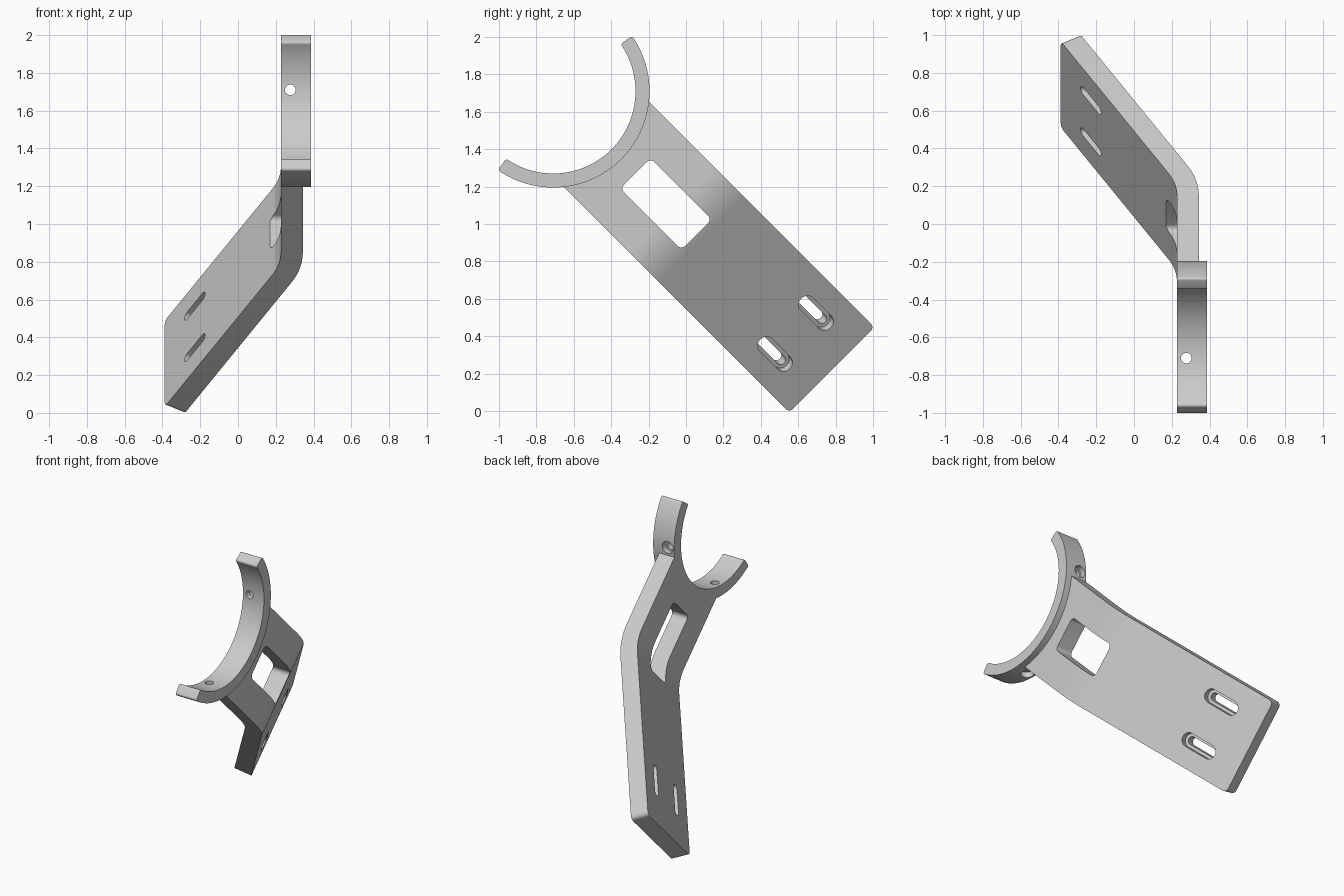
import bpy, bmesh
from math import sin, cos, tan, pi, radians
from mathutils import Vector, Matrix

if "Cube" in bpy.data.objects:
    bpy.data.objects.remove(bpy.data.objects["Cube"])

# Working frame: u along the plate, v across it, w sideways (world x)
U, V, W = Vector((1, 0, 0)), Vector((0, 1, 0)), Vector((0, 0, 1))
BEND = radians(30)
W0, THICK, RING_W = 0.227, 0.116, 0.16
R_IN, R_OUT, HALF = 0.44, 0.515, 0.322
S = Vector((cos(BEND), 0, -sin(BEND)))      # along the bent part
N = Vector((sin(BEND), 0, cos(BEND)))       # out of the bent part

steel = bpy.data.materials.new("grey metal")
steel.use_nodes = True
colour = (0.6, 0.6, 0.6, 1)
steel.diffuse_color = colour
steel.node_tree.nodes["Principled BSDF"].inputs["Base Color"].default_value = colour


def arc(radius, start, end, steps, cx=0, cy=0):
    angles = [start + (end - start) * i / steps for i in range(steps + 1)]
    return [(cx + radius * cos(a), cy + radius * sin(a)) for a in angles]


def rounded(length, width, r, steps=8):
    """Rounded rectangle; also makes slots and circles."""
    pts = []
    for k, (sx, sy) in enumerate([(1, 1), (-1, 1), (-1, -1), (1, -1)]):
        pts += arc(r, k * pi / 2, (k + 1) * pi / 2, steps,
                   sx * (length / 2 - r), sy * (width / 2 - r))
    return pts


def prism(name, pts, origin, a, b, c, low, high, bevel=0, pick=None):
    """Extrude a profile drawn in axes a, b along c."""
    bm = bmesh.new()
    face = bm.faces.new([bm.verts.new(origin + a * p + b * q + c * low) for p, q in pts])
    new = bmesh.ops.extrude_face_region(bm, geom=[face])["geom"]
    bmesh.ops.translate(bm, vec=c * (high - low),
                        verts=[g for g in new if isinstance(g, bmesh.types.BMVert)])
    bmesh.ops.remove_doubles(bm, verts=bm.verts, dist=0.0001)
    bmesh.ops.recalc_face_normals(bm, faces=bm.faces)
    if bevel:
        bmesh.ops.bevel(bm, geom=[e for e in bm.edges if pick(e)], offset=bevel,
                        segments=5, profile=0.5, affect='EDGES')
    mesh = bpy.data.meshes.new(name)
    bm.to_mesh(mesh)
    bm.free()
    mesh.materials.append(steel)
    obj = bpy.data.objects.new(name, mesh)
    bpy.context.collection.objects.link(obj)
    return obj


def combine(target, other, operation):
    mod = target.modifiers.new("join", 'BOOLEAN')
    mod.object, mod.operation, mod.solver = other, operation, 'EXACT'
    bpy.context.view_layer.update()
    deps = bpy.context.evaluated_depsgraph_get()
    mesh = bpy.data.meshes.new_from_object(target.evaluated_get(deps))
    target.modifiers.clear()
    target.data = mesh
    bpy.data.objects.remove(other)


def along(edge, axis):
    d = (edge.verts[0].co - edge.verts[1].co).normalized()
    return abs(d.dot(axis)) > 0.99


O = Vector((0, 0, 0))

# Bent plate: side profile extruded across its width, end corners rounded
r = 0.33
bend_u, bend_w = 0.985 - r * tan(BEND / 2), W0 - r
end = Vector((2.05, 0, -0.388))
tip = end + N * THICK
inner = arc(r, pi / 2, pi / 2 - BEND, 12, bend_u, bend_w)
outer = arc(r + THICK, pi / 2 - BEND, pi / 2, 12, bend_u, bend_w)
profile = ([(0.3, W0)] + inner + [(end.x, end.z), (tip.x, tip.z)]
           + outer + [(0.3, W0 + THICK)])
plate = prism("bracket", profile, O, U, W, V, -HALF, HALF, 0.03,
              lambda e: along(e, N) and min(v.co.x for v in e.verts) > 2)

# Clear the plate from inside the cradle
combine(plate, prism("cradle_space", arc(0.48, 0, 2 * pi * 95 / 96, 95),
                     O, U, V, W, -1, 1), 'DIFFERENCE')

# Curved cradle with softened tips
span = radians(80)
ring_pts = arc(R_OUT, -span, span, 72) + arc(R_IN, span, -span, 72)


def at_tip(e):
    return along(e, W) and all(
        abs(abs(Vector((1, 0)).angle_signed(v.co.xy)) - span) < 0.001 for v in e.verts)


cradle = prism("cradle", ring_pts, O, U, V, W, W0, W0 + RING_W, 0.014, at_tip)
combine(plate, cradle, 'UNION')

# Window
combine(plate, prism("window_cutter", rounded(0.463, 0.23, 0.03),
                     Vector((0.853, 0, 0)), U, V, W, -1, 1), 'DIFFERENCE')

for side in (-1, 1):
    # Mounting slots, recessed on the outer face
    centre = end - S * 0.318 + V * (0.155 * side)
    combine(plate, prism("slot_cutter", rounded(0.216, 0.052, 0.026),
                         centre, S, V, N, -0.1, 0.3), 'DIFFERENCE')
    combine(plate, prism("slot_recess_cutter", rounded(0.256, 0.092, 0.046),
                         centre, S, V, N, THICK - 0.05, 0.3), 'DIFFERENCE')
    # Screw holes through the cradle, recessed on the outside
    out = (U + V * side).normalized()
    across = out.cross(W)
    hole = Vector((0, 0, 0.277))
    for radius, start in ((0.028, 0.38), (0.041, 0.477)):
        combine(plate, prism("hole_cutter", rounded(2 * radius, 2 * radius, radius),
                             hole, across, W, out, start, 0.62), 'DIFFERENCE')

# Stand the bracket in place, sloping down to the back
h = 0.5 ** 0.5
place = Matrix(((0, 0, 1, 0), (h, h, 0, -0.71), (-h, h, 0, 1.71), (0, 0, 0, 1)))
plate.data.transform(place)
plate.data.update()
for o in bpy.context.selected_objects:
    o.select_set(False)
plate.select_set(True)
bpy.context.view_layer.objects.active = plate
bpy.ops.object.shade_smooth_by_angle(angle=radians(30))
